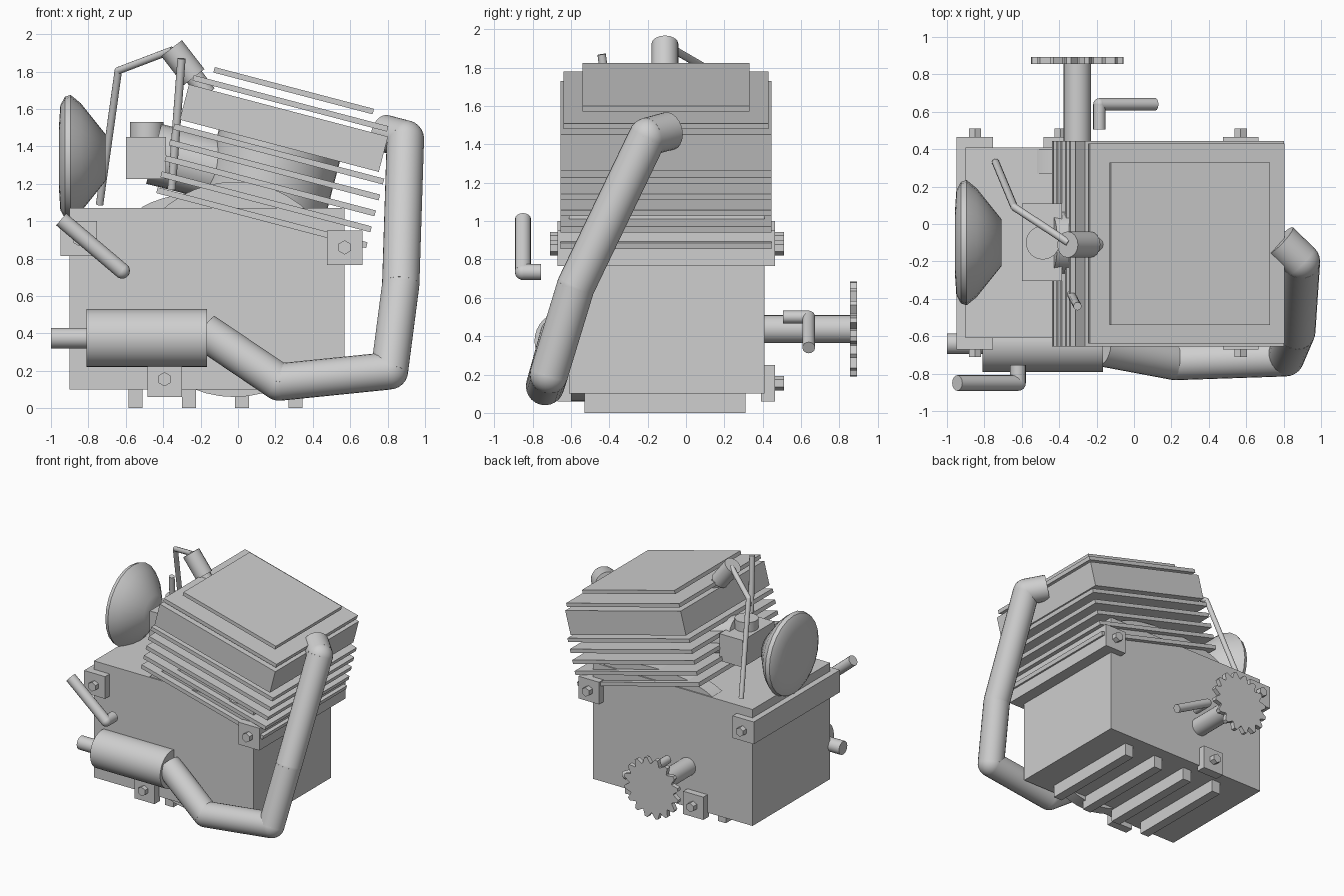
import bpy, bmesh, math
from mathutils import Vector, Matrix

if "Cube" in bpy.data.objects:
    bpy.data.objects.remove(bpy.data.objects["Cube"])

grey = bpy.data.materials.new("light grey metal")
grey.diffuse_color = (0.62, 0.62, 0.62, 1)
grey.use_nodes = True
grey.node_tree.nodes["Principled BSDF"].inputs["Base Color"].default_value = grey.diffuse_color


def finish(name, bm, smooth=False):
    bmesh.ops.recalc_face_normals(bm, faces=bm.faces)
    me = bpy.data.meshes.new(name)
    bm.to_mesh(me)
    bm.free()
    me.materials.append(grey)
    ob = bpy.data.objects.new(name, me)
    bpy.context.collection.objects.link(ob)
    if smooth:
        bpy.ops.object.select_all(action='DESELECT')
        ob.select_set(True)
        bpy.context.view_layer.objects.active = ob
        bpy.ops.object.shade_smooth_by_angle(angle=math.radians(40))
    return ob


def box(name, x, y, z, matrix=Matrix()):
    """Box from (min, max) ranges, optionally moved into a tilted frame."""
    bm = bmesh.new()
    c = Vector(((x[0] + x[1]) / 2, (y[0] + y[1]) / 2, (z[0] + z[1]) / 2))
    s = Vector((x[1] - x[0], y[1] - y[0], z[1] - z[0]))
    bmesh.ops.create_cube(bm, size=1, matrix=matrix @ Matrix.Translation(c) @ Matrix.Diagonal((*s, 1)))
    return finish(name, bm)


def add_rod(bm, a, b, r, sides):
    a, b = Vector(a), Vector(b)
    rot = (b - a).to_track_quat('Z', 'Y').to_matrix().to_4x4()
    bmesh.ops.create_cone(bm, cap_ends=True, segments=sides, radius1=r, radius2=r,
                          depth=(b - a).length, matrix=Matrix.Translation((a + b) / 2) @ rot)


def pipe(name, points, r, sides=24):
    """Round rod through the points, with ball joints at the bends."""
    bm = bmesh.new()
    for a, b in zip(points, points[1:]):
        add_rod(bm, a, b, r, sides)
    for p in points[1:-1]:
        bmesh.ops.create_uvsphere(bm, u_segments=sides, v_segments=12, radius=r,
                                  matrix=Matrix.Translation(p))
    return finish(name, bm, sides > 6)


# crankcase and base ribs
box("crankcase", (-0.9, 0.57), (-0.61, 0.41), (0.1, 1.07))
for i in range(4):
    x = -0.585 + i * 0.285
    box(f"base_rib_{i}", (x, x + 0.075), (-0.53, 0.31), (0, 0.11))

# mounting beams, lugs and bolts
box("left_mount_beam", (-0.95, -0.755), (-0.67, 0.465), (0.815, 1.0))
box("right_mount_beam", (0.475, 0.665), (-0.67, 0.465), (0.765, 0.95))
box("front_lower_lug", (-0.485, -0.3), (-0.67, -0.6), (0.06, 0.23))
box("back_lower_lug", (-0.485, -0.3), (0.39, 0.465), (0.06, 0.25))
for i, (x, z) in enumerate([(-0.85, 0.905), (0.57, 0.86), (-0.393, 0.155)]):
    pipe(f"front_bolt_{i}", [(x, -0.66, z), (x, -0.71, z)], 0.038, 6)
    pipe(f"back_bolt_{i}", [(x, 0.46, z), (x, 0.51, z)], 0.038, 6)

# crank covers bulging out of the case
pipe("front_crank_cover", [(-0.02, -0.6, 0.635), (-0.02, -0.5, 0.635)], 0.575, 48)
bm = bmesh.new()
add_rod(bm, (0, 0.27, 0), (0, 0.4, 0), 1, 40)
bmesh.ops.scale(bm, vec=(0.55, 1, 0.17), verts=bm.verts)
bmesh.ops.translate(bm, vec=(-0.02, 0, 1.0), verts=bm.verts)
finish("back_crank_cover", bm, True)

# tilted cylinder stack, built in its own frame
tilt = Matrix.Translation((0.28, -0.105, 1.63)) @ Matrix.Rotation(math.radians(14.7), 4, 'Y')


def plate(name, width, depth, w, thick, shift=0.0):
    box(name, (shift - width / 2, shift + width / 2), (-depth / 2, depth / 2),
        (w - thick / 2, w + thick / 2), tilt)


plate("head_cover", 0.88, 0.87, 0.07, 0.03)
plate("head_gasket", 1.075, 1.07, 0.0, 0.03)
plate("cylinder_head", 1.1, 1.1, -0.137, 0.195)
for i in range(5):
    plate(f"cooling_fin_{i}", 1.16, 1.1, -0.278 - i * 0.088, 0.032, 0.008)
pipe("cylinder_barrel", [tilt @ Vector((0, 0, -0.2)), tilt @ Vector((0, 0, -0.85))], 0.335, 40)

# muffler and exhaust
pipe("muffler", [(-0.81, -0.635, 0.375), (-0.165, -0.635, 0.375)], 0.155, 32)
pipe("tail_pipe", [(-1.0, -0.64, 0.375), (-0.8, -0.64, 0.375)], 0.055)
pipe("exhaust_pipe", [(-0.18, -0.66, 0.41), (0.22, -0.735, 0.14), (0.81, -0.715, 0.2),
                      (0.87, -0.575, 0.66), (0.895, -0.2, 1.44), (0.78, -0.09, 1.47)], 0.1)

# drive shaft with toothed sprocket
pipe("drive_shaft", [(-0.303, 0.4, 0.437), (-0.303, 0.86, 0.437)], 0.073)
bm = bmesh.new()
ring = []
for i in range(16):
    for off, r in ((0.0, 0.205), (0.35, 0.25), (0.6, 0.25), (0.9, 0.205)):
        a = (i + off) * math.tau / 16
        ring.append(bm.verts.new((-0.303 + r * math.cos(a), 0.855, 0.437 + r * math.sin(a))))
ext = bmesh.ops.extrude_face_region(bm, geom=[bm.faces.new(ring)], use_keep_orig=True)
bmesh.ops.translate(bm, vec=(0, 0.037, 0),
                    verts=[g for g in ext["geom"] if isinstance(g, bmesh.types.BMVert)])
finish("sprocket", bm)

# levers
pipe("shift_lever", [(-0.185, 0.505, 0.5), (-0.185, 0.64, 0.5), (0.115, 0.64, 0.34)], 0.033, 16)
pipe("kick_lever", [(-0.62, -0.755, 0.735), (-0.62, -0.85, 0.735), (-0.945, -0.85, 1.01)], 0.042, 16)

# air filter: profile turned about the x direction
bm = bmesh.new()
profile = [(-0.957, 0), (-0.957, 0.17), (-0.95, 0.28), (-0.925, 0.325), (-0.895, 0.335),
           (-0.84, 0.29), (-0.708, 0.125), (-0.708, 0)]
verts = [bm.verts.new((x, 0, r)) for x, r in profile]
edges = [bm.edges.new(p) for p in zip(verts, verts[1:])]
bmesh.ops.spin(bm, geom=verts + edges, cent=(0, 0, 0), axis=(1, 0, 0), angle=math.tau,
               steps=24, use_duplicate=False)
bmesh.ops.remove_doubles(bm, verts=bm.verts, dist=0.0005)
bmesh.ops.translate(bm, vec=(0, -0.1, 1.34), verts=bm.verts)
finish("air_filter", bm, True)

# carburettor and intake
box("carburettor_body", (-0.6, -0.385), (-0.305, 0.11), (1.225, 1.45))
pipe("carburettor_cap", [(-0.488, -0.1, 1.44), (-0.488, -0.1, 1.53)], 0.09)
pipe("intake_tube", [(-0.45, -0.1, 1.36), (-0.02, -0.1, 1.25)], 0.165)

# spark plug, its wire and the throttle cable
pipe("spark_plug_cap", [(-0.355, -0.11, 1.925), (-0.235, -0.11, 1.77)], 0.07, 16)
pipe("spark_plug", [(-0.24, -0.11, 1.78), (-0.165, -0.11, 1.68)], 0.05, 16)
pipe("spark_wire", [(-0.35, -0.1, 1.915), (-0.64, 0.09, 1.805), (-0.74, 0.33, 1.09)], 0.02, 12)
pipe("throttle_cable", [(-0.302, -0.44, 1.87), (-0.355, -0.34, 1.17)], 0.022, 12)
